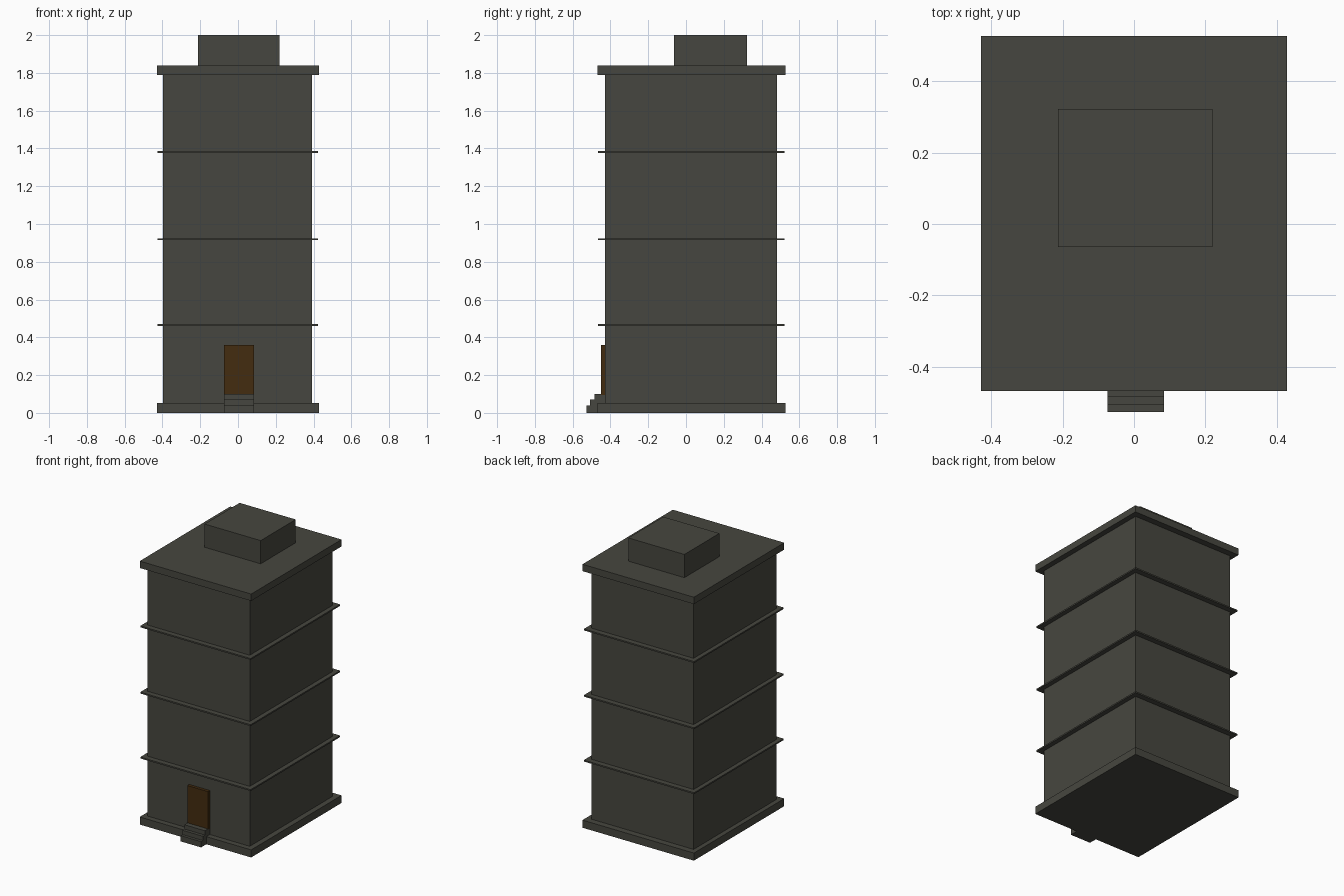
import bpy

if "Cube" in bpy.data.objects:
    bpy.data.objects.remove(bpy.data.objects["Cube"])


def material(name, rgb):
    m = bpy.data.materials.new(name)
    m.diffuse_color = (*rgb, 1.0)
    m.use_nodes = True
    m.node_tree.nodes["Principled BSDF"].inputs["Base Color"].default_value = m.diffuse_color
    return m


stone = material("dark_stone", (0.062, 0.062, 0.050))
wood = material("brown_wood", (0.056, 0.025, 0.005))


def box(name, x, y, z, mat):
    """Axis-aligned box from (min, max) ranges."""
    bpy.ops.mesh.primitive_cube_add(size=1)
    ob = bpy.context.object
    ob.name = name
    for v in ob.data.vertices:
        v.co = [r[0] if c < 0 else r[1] for c, r in zip(v.co, (x, y, z))]
    ob.data.materials.append(mat)
    return ob


SLAB_X, SLAB_Y = (-0.43, 0.43), (-0.469, 0.527)

# Main tower, base and roof slabs
box("tower_body", (-0.397, 0.392), (-0.43, 0.483), (0.05, 1.79), stone)
box("base_slab", SLAB_X, SLAB_Y, (0.0, 0.053), stone)
box("roof_slab", SLAB_X, SLAB_Y, (1.79, 1.838), stone)
box("roof_room", (-0.213, 0.22), (-0.064, 0.322), (1.838, 2.0), stone)

# Thin ledges between the floors
for i, z in enumerate((0.466, 0.919, 1.381)):
    box(f"floor_ledge_{i + 1}", (-0.427, 0.424), (-0.467, 0.521),
        (z - 0.005, z + 0.005), stone)

# Front door
DOOR_X = (-0.075, 0.084)
box("front_door", DOOR_X, (-0.451, -0.425), (0.095, 0.36), wood)

# Entrance steps, each higher and further back
for i, (y0, y1, z0, z1) in enumerate(((-0.527, -0.469, 0.0, 0.04),
                                      (-0.507, -0.465, 0.04, 0.07),
                                      (-0.485, -0.43, 0.053, 0.10))):
    box(f"step_{i + 1}", DOOR_X, (y0, y1), (z0, z1), stone)
